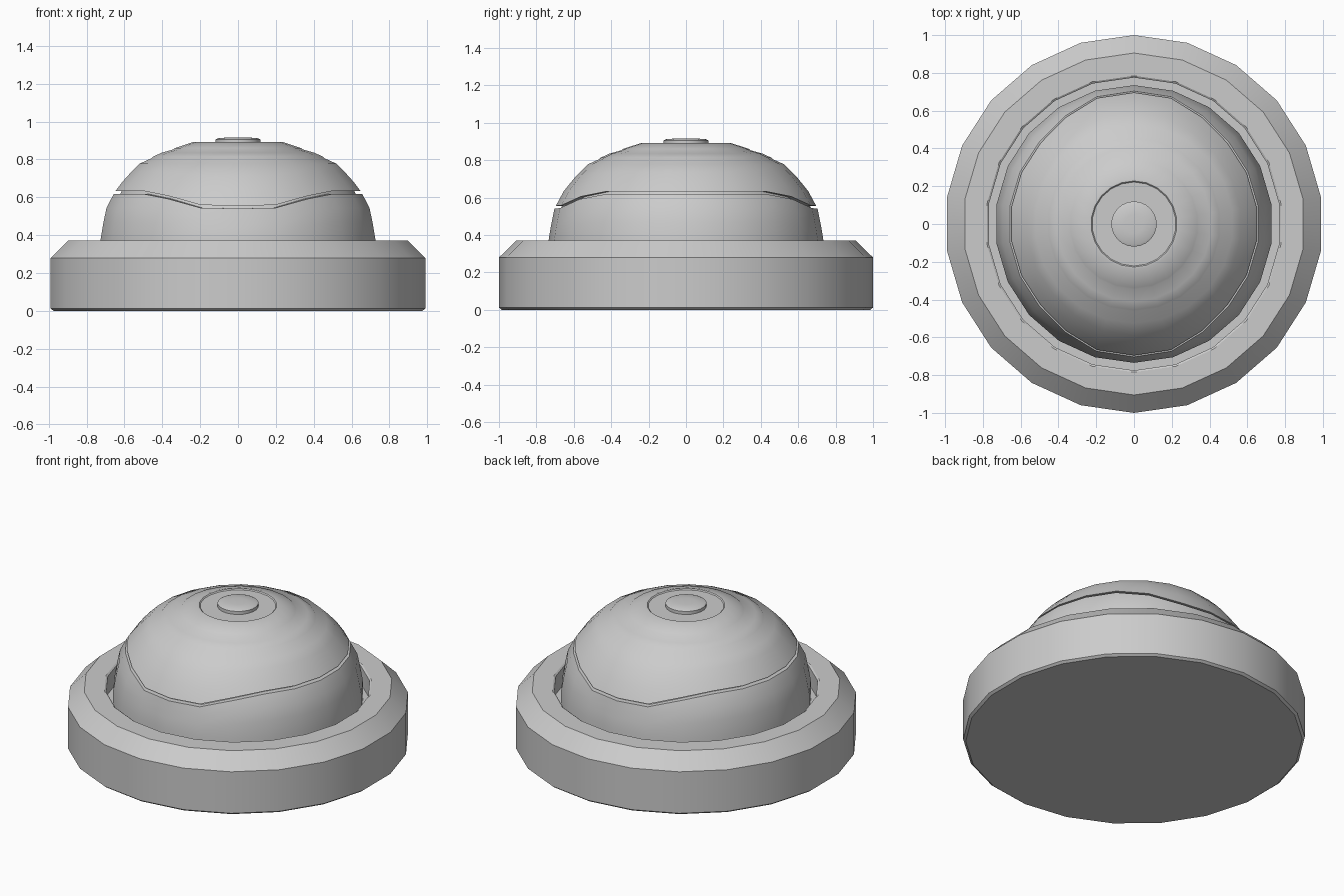
import bpy, bmesh
from math import sin, cos, pi, radians

if "Cube" in bpy.data.objects:
    bpy.data.objects.remove(bpy.data.objects["Cube"])

SIDES = 22  # corners on the y axis, flats on the x axis


def lathe(name, rows, close_start=False, close_end=False):
    """Turn rows around z; each row is (r, z) or a function of the side index."""
    bm = bmesh.new()
    rings = []
    for row in rows:
        ring = []
        for k in range(SIDES):
            a = -pi / 2 + 2 * pi * k / SIDES
            r, z = row(k) if callable(row) else row
            ring.append(bm.verts.new((r * cos(a), r * sin(a), z)))
        rings.append(ring)
    for lo, hi in zip(rings, rings[1:]):
        for k in range(SIDES):
            n = (k + 1) % SIDES
            bm.faces.new((lo[k], lo[n], hi[n], hi[k]))
    if close_start:
        bm.faces.new(rings[0][::-1])
    if close_end:
        bm.faces.new(rings[-1])
    bmesh.ops.recalc_face_normals(bm, faces=bm.faces)
    mesh = bpy.data.meshes.new(name)
    bm.to_mesh(mesh)
    bm.free()
    ob = bpy.data.objects.new(name, mesh)
    bpy.context.collection.objects.link(ob)
    bpy.context.view_layer.objects.active = ob
    bpy.ops.object.select_all(action='DESELECT')
    ob.select_set(True)
    bpy.ops.object.shade_smooth_by_angle(angle=radians(28))
    return ob


# Dome outline: radius at a given height
OUTLINE = [(0.37, 0.735), (0.45, 0.722), (0.54, 0.704), (0.58, 0.684),
           (0.63, 0.657), (0.70, 0.603), (0.78, 0.525)]


def radius(z):
    for (z0, r0), (z1, r1) in zip(OUTLINE, OUTLINE[1:]):
        if z <= z1:
            return r0 + (r1 - r0) * (z - z0) / (z1 - z0)
    return OUTLINE[-1][1]


def seam(k):
    """Seam height: dips at the front and the back."""
    half = SIDES // 2
    d = min(k % half, half - k % half)
    return (0.55, 0.553, 0.60)[d] if d < 3 else 0.627


def seam_row(dz, inset=0.0):
    return lambda k: (radius(seam(k) + dz) - inset, seam(k) + dz)


def between(t, top, dz):
    def row(k):
        z = (seam(k) + dz) * (1 - t) + top * t
        return radius(z), z
    return row


# Base ring with chamfered rim and a moat around the dome
lathe("base_ring", [(0.985, 0.0), (1.0, 0.012), (1.0, 0.28), (0.905, 0.372),
                    (0.785, 0.372), (0.775, 0.365), (0.775, 0.25),
                    (0.70, 0.25)], close_start=True, close_end=True)

# Lower half of the dome, up to the seam
lathe("lower_dome", [(0.735, 0.24), (0.735, 0.37), between(0.6, 0.37, -0.009),
                     between(0.3, 0.37, -0.009), seam_row(-0.009),
                     seam_row(-0.009, 0.035)],
      close_start=True, close_end=False)

# Upper shell with shallow terraces and a slightly sunken crown
lathe("upper_dome", [seam_row(-0.012, 0.035), seam_row(0.006, 0.033),
                     seam_row(0.006), between(0.35, 0.78, 0.006),
                     between(0.7, 0.78, 0.006), (0.525, 0.778),
                     (0.463, 0.806), (0.455, 0.814), (0.41, 0.835),
                     (0.346, 0.853), (0.338, 0.860), (0.24, 0.892),
                     (0.228, 0.892), (0.222, 0.886)], close_end=True)

# Small button on the crown
lathe("crown_button", [(0.12, 0.88), (0.12, 0.906), (0.107, 0.912),
                       (0.05, 0.917)], close_start=True, close_end=True)
